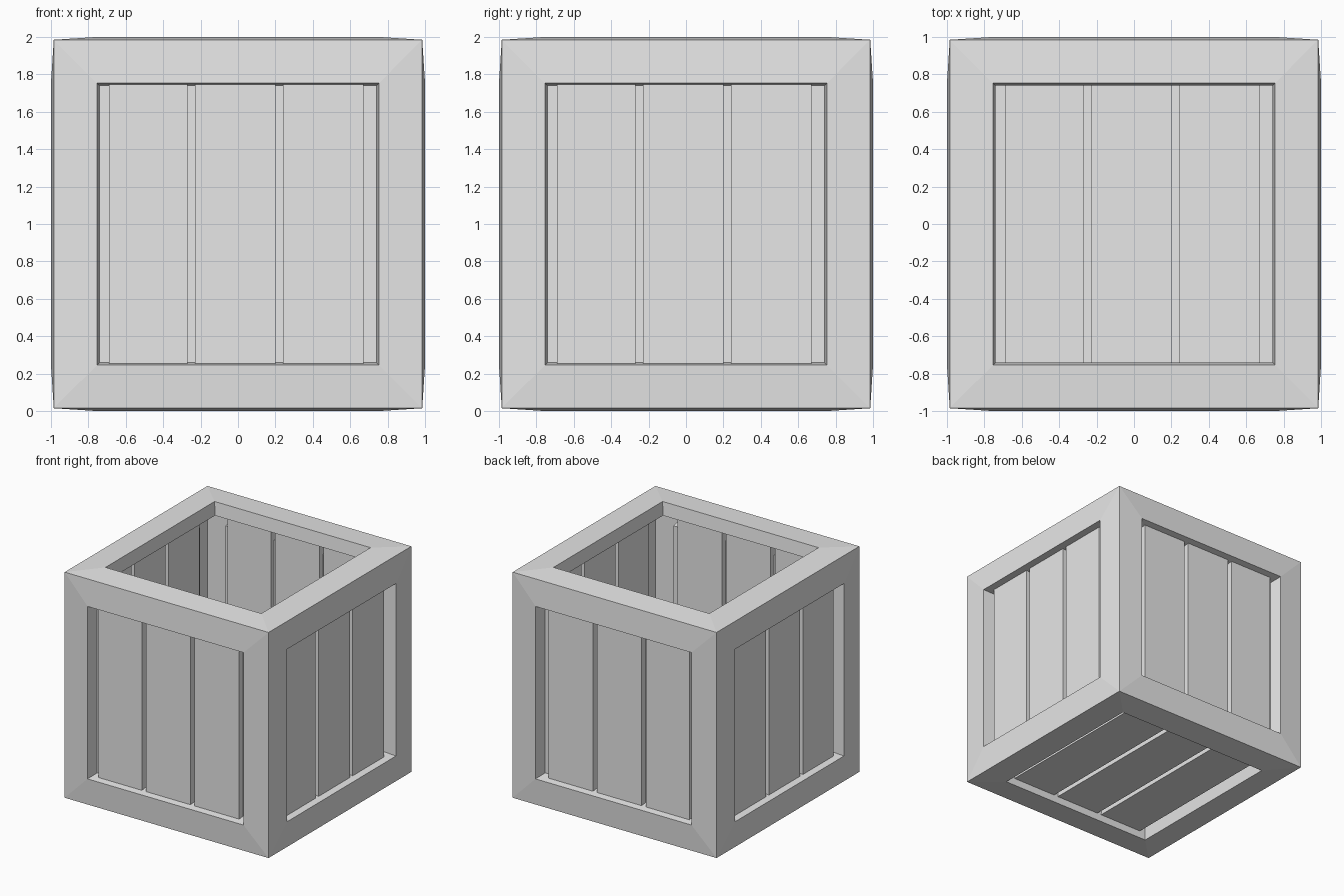
import bpy
import bmesh
from mathutils import Vector

default = bpy.data.objects.get("Cube")
if default:
    bpy.data.objects.remove(default, do_unlink=True)

# Single plain grey
grey = bpy.data.materials.new("plain_grey")
grey.use_nodes = True
colour = (0.8, 0.8, 0.8, 1.0)
grey.diffuse_color = colour
grey.node_tree.nodes["Principled BSDF"].inputs["Base Color"].default_value = colour


def add_object(name, bm, location):
    mesh = bpy.data.meshes.new(name)
    bm.to_mesh(mesh)
    bm.free()
    mesh.materials.append(grey)
    obj = bpy.data.objects.new(name, mesh)
    obj.location = location
    bpy.context.collection.objects.link(obj)
    return obj


def add_box(name, low, high):
    low, high = Vector(low), Vector(high)
    bm = bmesh.new()
    bmesh.ops.create_cube(bm, size=1)
    bmesh.ops.scale(bm, vec=high - low, verts=bm.verts)
    return add_object(name, bm, (low + high) / 2)


# Crate shell: mitred, slightly raised frame on each side, recessed panels, open top
bm = bmesh.new()
bmesh.ops.create_cube(bm, size=1.97)
panels = list(bm.faces)
bmesh.ops.inset_individual(bm, faces=panels, thickness=0.232, depth=0.015,
                           use_even_offset=True)
bmesh.ops.inset_individual(bm, faces=panels, thickness=0.012, depth=-0.115,
                           use_even_offset=True)
top = max(panels, key=lambda f: f.calc_center_median().z)
bmesh.ops.delete(bm, geom=[top], context='FACES_ONLY')
add_object("crate_frame", bm, (0, 0, 1))

# Planks pass through the recessed panels, so they show inside and outside
SPANS = [(-0.69, -0.27), (-0.23, 0.20), (0.24, 0.67)]
INNER, OUTER, REACH = 0.84, 0.94, 0.83
BOTTOM, TOP = 1 - REACH, 1 + REACH

for i, (a, b) in enumerate(SPANS, 1):
    for sign, y_side, x_side in ((-1, "front", "right"), (1, "back", "left")):
        near, far = sorted((sign * INNER, sign * OUTER))
        add_box(f"{y_side}_plank_{i}", (a, near, BOTTOM), (b, far, TOP))
        add_box(f"{x_side}_plank_{i}", (near, a, BOTTOM), (far, b, TOP))
    add_box(f"floor_plank_{i}", (a, -REACH, 1 - OUTER), (b, REACH, 1 - INNER))
